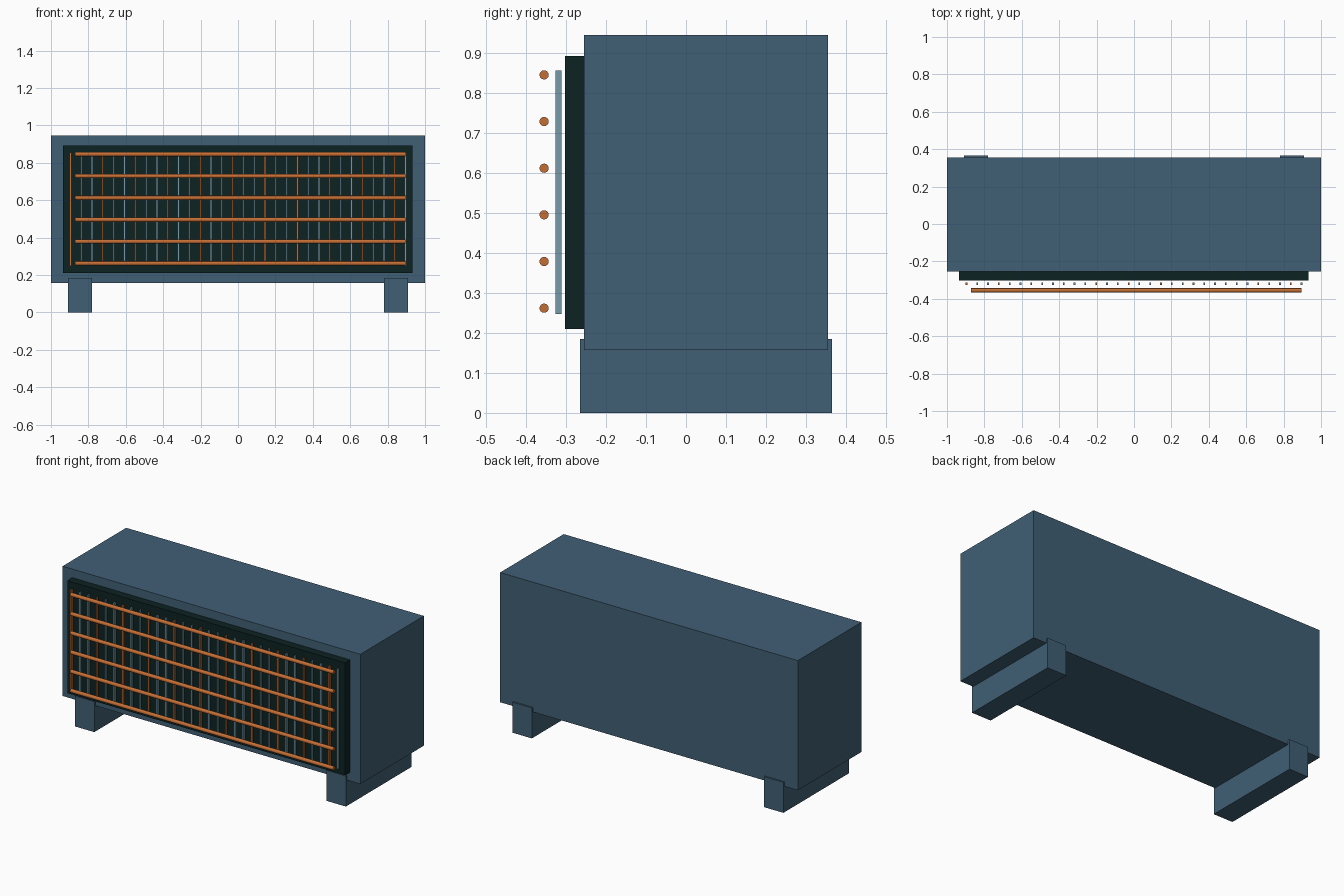
import bpy, math

cube = bpy.data.objects.get("Cube")
if cube:
    bpy.data.objects.remove(cube, do_unlink=True)


def material(name, colour):
    m = bpy.data.materials.new(name)
    m.use_nodes = True
    m.diffuse_color = (*colour, 1)
    bsdf = next(n for n in m.node_tree.nodes if n.type == 'BSDF_PRINCIPLED')
    bsdf.inputs["Base Color"].default_value = (*colour, 1)
    return m


blue = material("slate blue", (0.052, 0.116, 0.176))
dark = material("dark green black", (0.004, 0.016, 0.016))
steel = material("pale steel", (0.19, 0.33, 0.40))
copper = material("copper", (0.55, 0.156, 0.036))


def box(name, x, y, z, mat):
    """Box spanning the given (low, high) ranges."""
    spans = (x, y, z)
    bpy.ops.mesh.primitive_cube_add(size=1, location=[(a + b) / 2 for a, b in spans])
    ob = bpy.context.object
    ob.name = name
    ob.scale = [b - a for a, b in spans]
    bpy.ops.object.transform_apply(location=False, rotation=False, scale=True)
    ob.data.materials.append(mat)


# Cabinet, its two runner feet and the dark front panel
box("cabinet", (-1, 1), (-0.255, 0.355), (0.157, 0.945), blue)
for side, name in ((1, "left_foot"), (-1, "right_foot")):
    box(name, sorted((side * 0.78, side * 0.91)), (-0.265, 0.365), (0, 0.185), blue)
box("front_panel", (-0.935, 0.932), (-0.303, -0.255), (0.21, 0.893), dark)

# Upright fins, every third one copper
FINS = 32
for i in range(FINS):
    x = -0.896 + 1.792 * i / (FINS - 1)
    box(f"fin_{i + 1}", (x - 0.0045, x + 0.0045), (-0.326, -0.312),
        (0.247, 0.856), steel if i % 3 else copper)

# Horizontal copper tubes in front of the fins
for i in range(6):
    bpy.ops.mesh.primitive_cylinder_add(
        vertices=16, radius=0.0115, depth=1.767,
        location=(0.011, -0.355, 0.262 + 0.1167 * i), rotation=(0, math.pi / 2, 0))
    tube = bpy.context.object
    tube.name = f"tube_{i + 1}"
    tube.data.materials.append(copper)
    bpy.ops.object.shade_smooth_by_angle()
